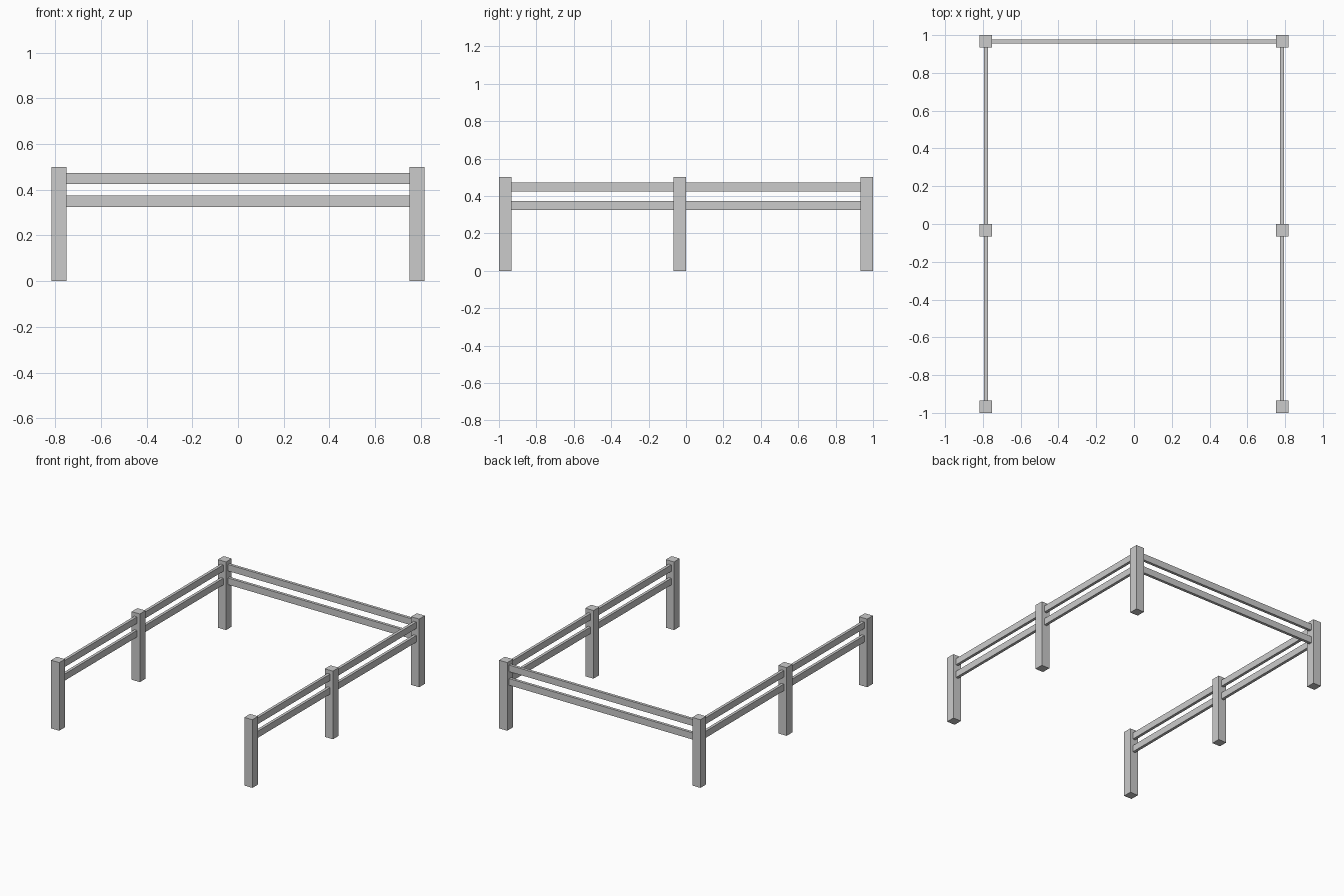
import bpy

if "Cube" in bpy.data.objects:
    bpy.data.objects.remove(bpy.data.objects["Cube"])

POST = 0.066                     # post width
HEIGHT = 0.5
X = 0.784                        # post centre lines
Y_FRONT, Y_MID, Y_BACK = -0.967, -0.033, 0.967
THICK = 0.021                    # rail thickness
RAILS = {"upper": (0.425, 0.473), "lower": (0.325, 0.374)}


def box(name, lo, hi):
    """Flat-faced box between two corners."""
    bpy.ops.mesh.primitive_cube_add(size=1, location=[(a + b) / 2 for a, b in zip(lo, hi)])
    ob = bpy.context.object
    ob.name = name
    ob.scale = [b - a for a, b in zip(lo, hi)]
    bpy.ops.object.transform_apply(location=False, rotation=False, scale=True)


h, t = POST / 2, THICK / 2

# Posts and side rails on both sides
for side, x in (("left", -X), ("right", X)):
    for place, y in (("front", Y_FRONT), ("middle", Y_MID), ("back", Y_BACK)):
        box(f"{side}_{place}_post", (x - h, y - h, 0), (x + h, y + h, HEIGHT))
    for level, (z0, z1) in RAILS.items():
        for bay, y0, y1 in (("front", Y_FRONT, Y_MID), ("back", Y_MID, Y_BACK)):
            box(f"{side}_{bay}_{level}_rail", (x - t, y0 + h, z0), (x + t, y1 - h, z1))

# Back rails
for level, (z0, z1) in RAILS.items():
    box(f"back_{level}_rail", (-X + h, Y_BACK - t, z0), (X - h, Y_BACK + t, z1))
